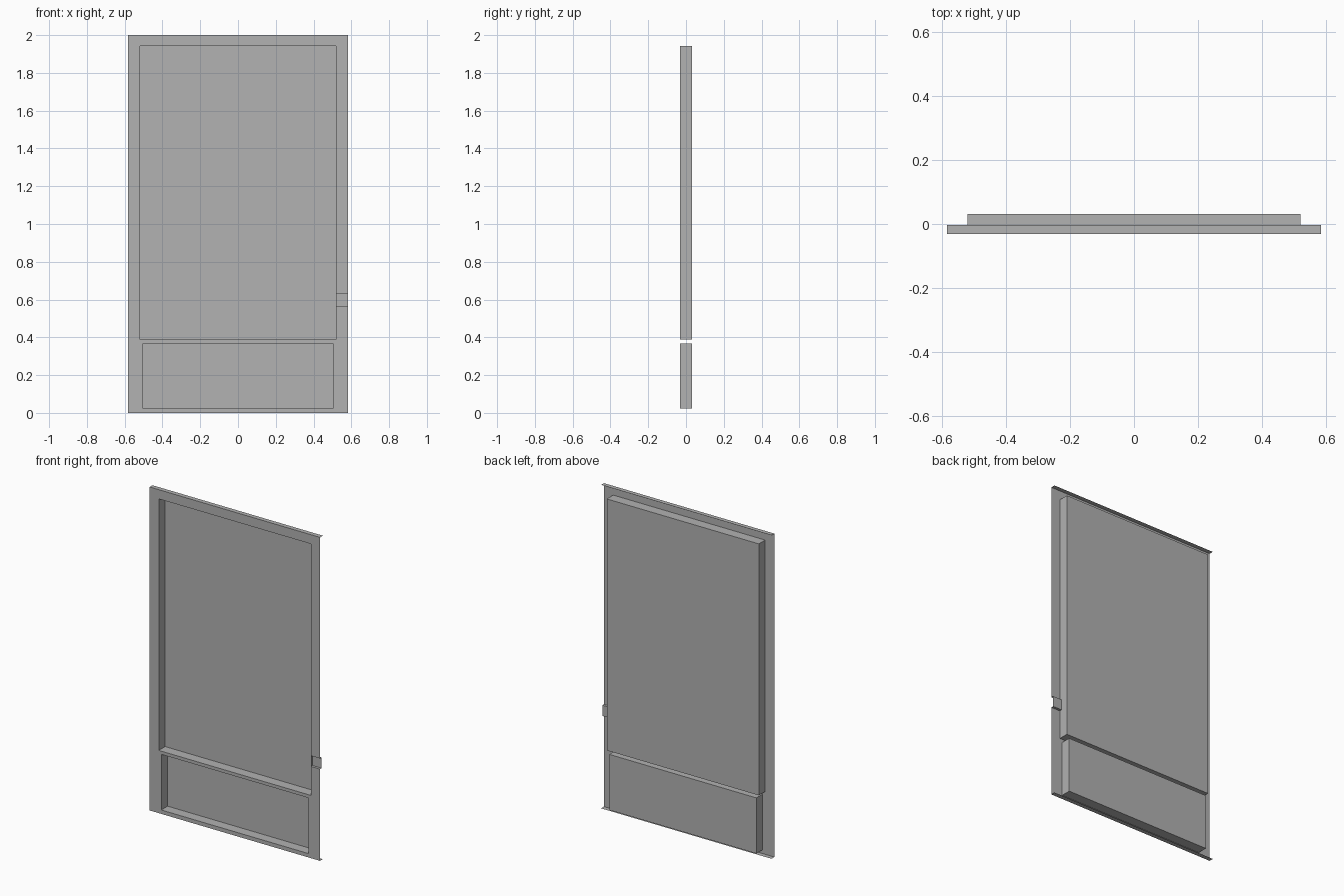
import bpy, bmesh

if "Cube" in bpy.data.objects:
    bpy.data.objects.remove(bpy.data.objects["Cube"])

W, H = 0.583, 2.0                 # half width and height of the sheet
FRONT, LIP, BACK, TAB = -0.031, -0.003, 0.031, -0.015
UPPER = (-0.52, 0.52, 0.388, 1.943)   # x0, x1, z0, z1
LOWER = (-0.503, 0.503, 0.024, 0.368)
NOTCH = (0.52, W, 0.567, 0.633)

steel = bpy.data.materials.new("grey sheet metal")
steel.diffuse_color = (0.445, 0.445, 0.445, 1)
steel.use_nodes = True
steel.node_tree.nodes["Principled BSDF"].inputs["Base Color"].default_value = steel.diffuse_color


def make(name, quads):
    bm = bmesh.new()
    for q in quads:
        bm.faces.new([bm.verts.new(p) for p in q])
    bmesh.ops.remove_doubles(bm, verts=bm.verts, dist=1e-5)
    me = bpy.data.meshes.new(name)
    bm.to_mesh(me)
    bm.free()
    me.materials.append(steel)
    ob = bpy.data.objects.new(name, me)
    bpy.context.collection.objects.link(ob)
    return ob


def plate(x0, x1, z0, z1, y):
    """Upright rectangle facing the front."""
    return [(x0, y, z0), (x1, y, z0), (x1, y, z1), (x0, y, z1)]


def recess(rect, y, sides):
    """Back plate at depth y plus the chosen walls up to the front sheet."""
    near, far = plate(*rect, FRONT), plate(*rect, y)
    walls = {s: [near[i], near[(i + 1) % 4], far[(i + 1) % 4], far[i]]
             for i, s in enumerate(("bottom", "right", "top", "left"))}
    return [far] + [walls[s] for s in sides]


# front sheet, pierced by the two pans and the side notch
rects = (UPPER, LOWER, NOTCH)
xs = sorted({-W, W} | {x for r in rects for x in r[:2]})
zs = sorted({0, H} | {z for r in rects for z in r[2:]})
cells = []
for x0, x1 in zip(xs, xs[1:]):
    for z0, z1 in zip(zs, zs[1:]):
        cx, cz = (x0 + x1) / 2, (z0 + z1) / 2
        if not any(r[0] < cx < r[1] and r[2] < cz < r[3] for r in rects):
            cells.append(plate(x0, x1, z0, z1, FRONT))
make("front_sheet", cells)

# folded lips along the top and bottom edges
for name, z in (("top_lip", H), ("bottom_lip", 0)):
    q = [(-W, FRONT, z), (W, FRONT, z), (W, LIP, z), (-W, LIP, z)]
    make(name, [q if z else q[::-1]])

# pressed pans and the small latch recess, open at its outer end
ALL = ("bottom", "right", "top", "left")
make("upper_pan", recess(UPPER, BACK, ALL))
make("lower_pan", recess(LOWER, BACK, ALL))
make("latch_recess", recess(NOTCH, TAB, ("bottom", "top")))
